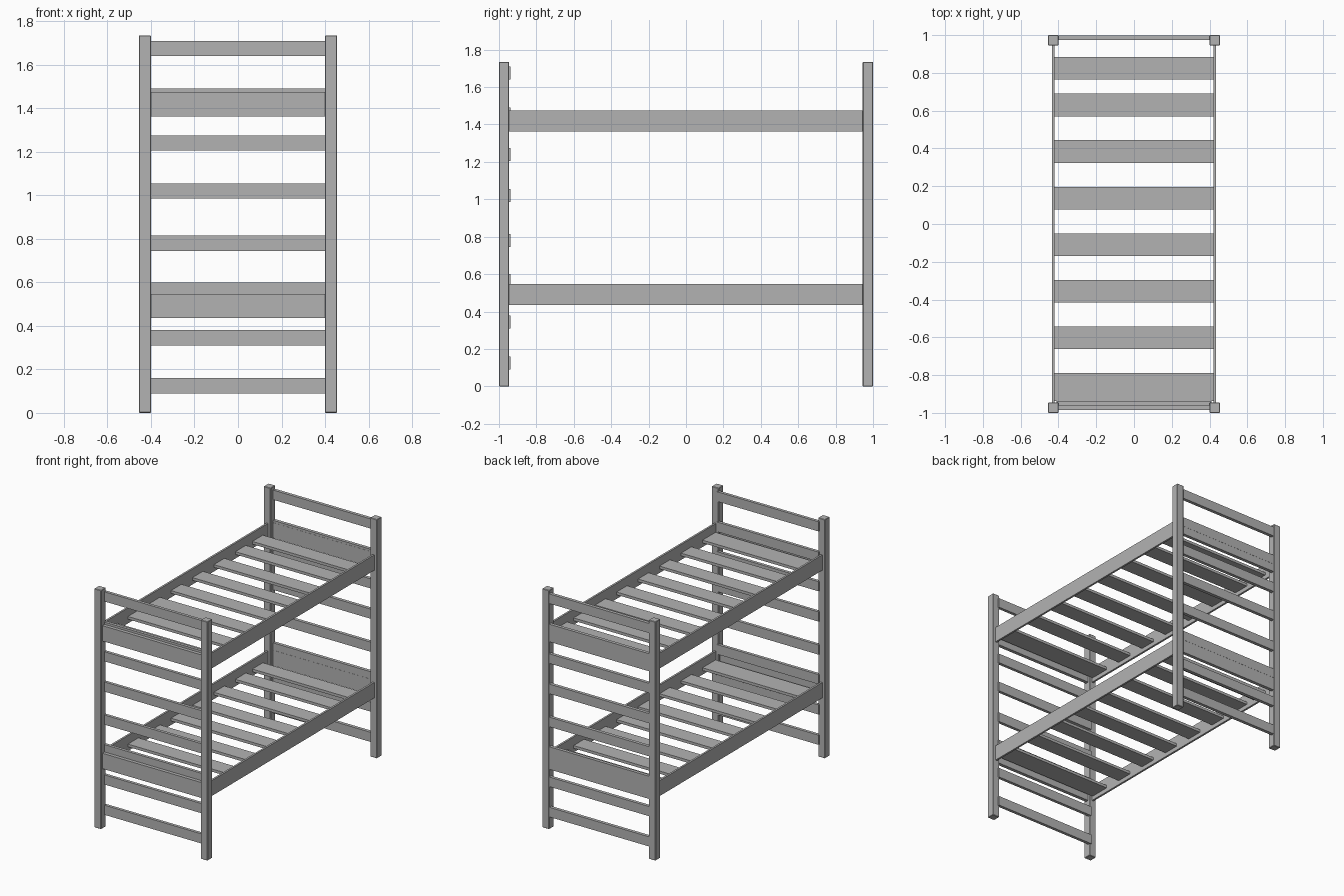
import bpy

default_cube = bpy.data.objects.get("Cube")
if default_cube:
    bpy.data.objects.remove(default_cube, do_unlink=True)

# Single painted-frame colour
GREY = (0.45, 0.45, 0.45, 1.0)
frame_grey = bpy.data.materials.new("frame_grey")
frame_grey.use_nodes = True
frame_grey.diffuse_color = GREY
frame_grey.node_tree.nodes["Principled BSDF"].inputs["Base Color"].default_value = GREY


def box(name, x, y, z, bevel=0.0):
    """Box spanning the (low, high) ranges given on each axis."""
    spans = (x, y, z)
    bpy.ops.mesh.primitive_cube_add(size=1, location=[(a + b) / 2 for a, b in spans])
    obj = bpy.context.object
    obj.name = name
    obj.scale = [b - a for a, b in spans]
    bpy.ops.object.transform_apply(location=False, rotation=False, scale=True)
    obj.data.materials.append(frame_grey)
    if bevel:
        mod = obj.modifiers.new("soft_edges", "BEVEL")
        mod.width = bevel
        mod.segments = 1
    return obj


INNER, OUTER = 0.40, 0.455      # post faces across the width
POST_IN = 0.945                 # inner post face along the length
HEIGHT = 1.735
span = (-INNER - 0.01, INNER + 0.01)

# Corner posts
for side, sx in (("left", 1), ("right", -1)):
    for end, sy in (("front", -1), ("back", 1)):
        box(f"{end}_{side}_post",
            sorted((sx * INNER, sx * OUTER)),
            sorted((sy * POST_IN, sy * 1.0)),
            (0, HEIGHT), bevel=0.003)

# Ladder rungs at both ends
for i, z in enumerate((0.125, 0.345, 0.565, 0.78, 1.02, 1.24, 1.455, 1.675)):
    zr = (z - 0.035, z + 0.035)
    box(f"front_rung_{i + 1}", span, (-0.96, -0.938), zr)
    box(f"back_rung_{i + 1}", span, (0.975, 0.999), zr)

# Two bunks: side rails, end boards and slats
slat_centres = [0.825] + [0.63 - 0.2465 * i for i in range(7)]
for bunk, low in (("lower", 0.435), ("upper", 1.362)):
    zr = (low, low + 0.112)
    for side, sx in (("left", 1), ("right", -1)):
        box(f"{bunk}_{side}_rail", sorted((sx * 0.42, sx * 0.434)),
            (-POST_IN - 0.005, POST_IN + 0.005), zr)
    box(f"{bunk}_front_board", span, (-0.985, -0.96), zr)
    box(f"{bunk}_back_board", span, (0.974, 0.998), zr)
    for i, y in enumerate(slat_centres):
        # The foremost slat reaches the end frame
        front = -0.938 if i == len(slat_centres) - 1 else y - 0.06
        box(f"{bunk}_slat_{i + 1}", (-0.421, 0.421), (front, y + 0.06),
            (low + 0.03, low + 0.05))
